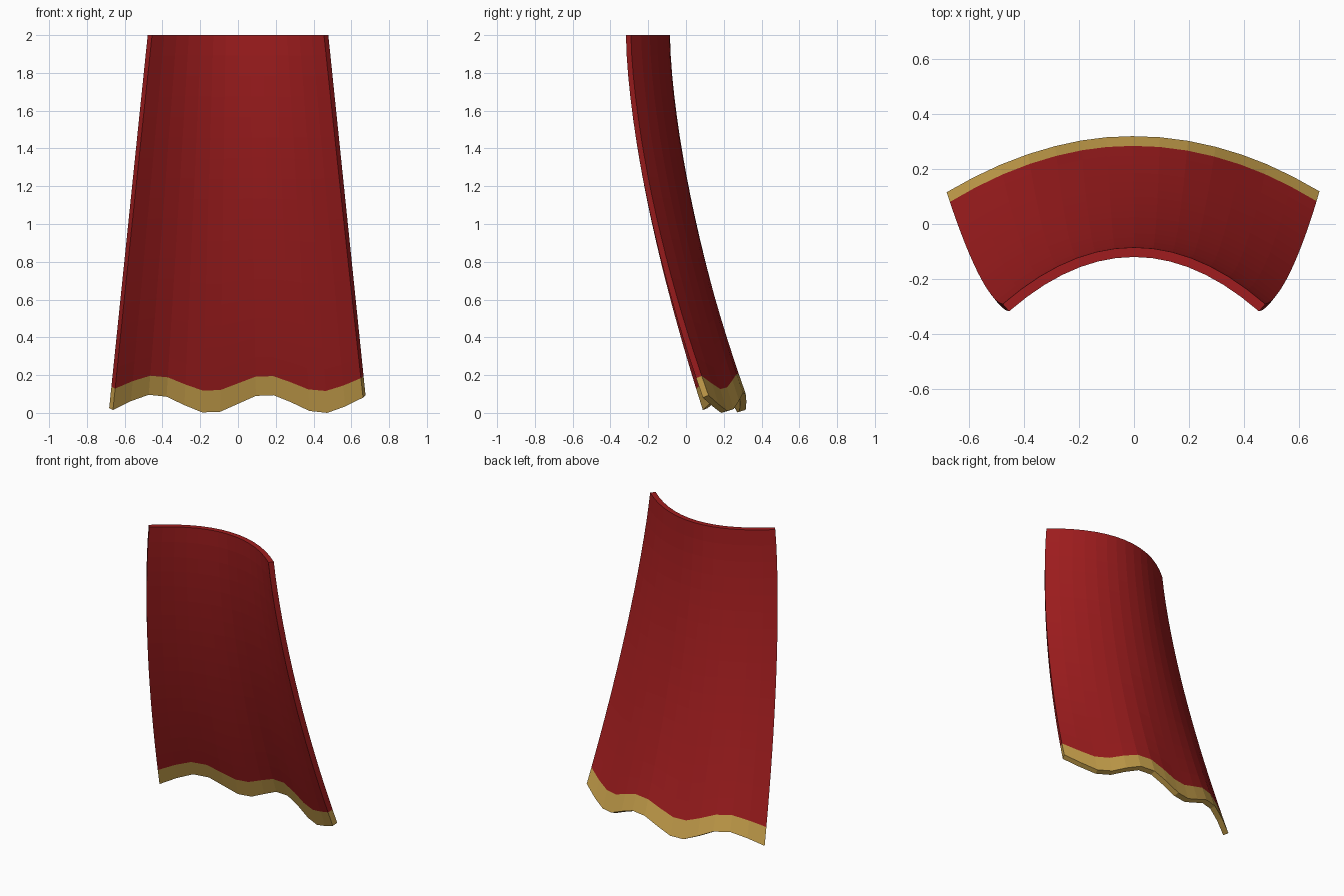
import bpy, bmesh, math
from mathutils import Vector

cube = bpy.data.objects.get("Cube")
if cube:
    bpy.data.objects.remove(cube, do_unlink=True)

COLS, ROWS = 14, 18
THICK = 0.035


def material(name, rgb):
    m = bpy.data.materials.new(name)
    m.use_nodes = True
    m.diffuse_color = (*rgb, 1)
    m.node_tree.nodes["Principled BSDF"].inputs["Base Color"].default_value = (*rgb, 1)
    return m


def cloth(u, t):
    """Inner cloth surface: u runs across from -1 to 1, t runs down from 0 to 1."""
    hem = 0.048 + 0.05 * math.sin(7 * u) * t * t
    return Vector((u * (0.455 + 0.207 * t),
                   -0.12 + 0.407 * t ** 1.6 - 0.198 * u * u,
                   2 - t * (2 - hem)))


def outer(u, t):
    """Outer cloth surface, offset backwards along the normal."""
    e = 0.001
    across = cloth(u + e, t) - cloth(u - e, t)
    down = cloth(u, t + e) - cloth(u, max(t - e, 0))
    p = cloth(u, t) + across.cross(down).normalized() * THICK
    p.z = min(p.z, 2)
    return p


bm = bmesh.new()


def sheet(surface):
    return [[bm.verts.new(surface(2 * c / COLS - 1, r / ROWS))
             for c in range(COLS + 1)] for r in range(ROWS + 1)]


def quad(a, b, c, d, row):
    f = bm.faces.new((a, b, c, d))
    f.material_index = 1 if row == ROWS - 1 else 0


front, back = sheet(cloth), sheet(outer)

# Front and back cloth, with the last row as the hem trim
for r in range(ROWS):
    for c in range(COLS):
        for s in (front, back):
            quad(s[r][c], s[r][c + 1], s[r + 1][c + 1], s[r + 1][c], r)
    # Side edges
    for c in (0, COLS):
        quad(front[r][c], back[r][c], back[r + 1][c], front[r + 1][c], r)

# Collar edge and hem edge
for r, row in ((0, 0), (ROWS, ROWS - 1)):
    for c in range(COLS):
        quad(front[r][c], front[r][c + 1], back[r][c + 1], back[r][c], row)

bmesh.ops.recalc_face_normals(bm, faces=bm.faces)

mesh = bpy.data.meshes.new("cape")
bm.to_mesh(mesh)
bm.free()
mesh.materials.append(material("red cloth", (0.35, 0.012, 0.013)))
mesh.materials.append(material("gold trim", (0.6, 0.37, 0.075)))
cape = bpy.data.objects.new("cape", mesh)
bpy.context.collection.objects.link(cape)
